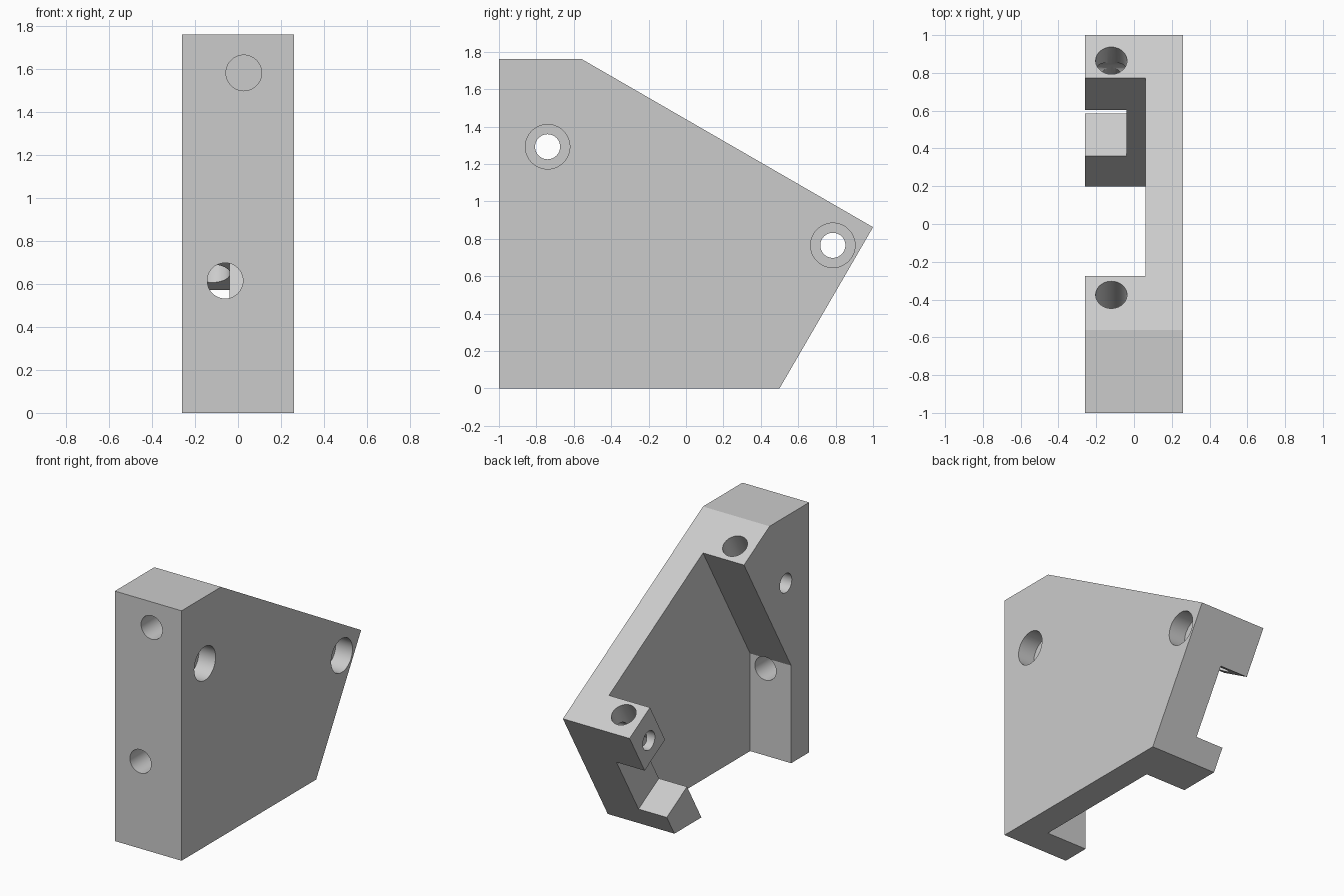
import bpy, bmesh
from math import radians
from mathutils import Vector

cube = bpy.data.objects.get("Cube")
if cube:
    bpy.data.objects.remove(cube, do_unlink=True)

HALF = 0.26            # half the thickness of the bracket
FLOOR = 0.06           # inner face of the side plate
UP = Vector((0, 0.5, 0.866))       # square to the sloping top
BACK = Vector((0, 0.866, -0.5))    # down along the sloping top

grey = bpy.data.materials.new("plain_grey")
grey.use_nodes = True
grey.diffuse_color = (0.6, 0.6, 0.6, 1)
grey.node_tree.nodes["Principled BSDF"].inputs["Base Color"].default_value = grey.diffuse_color


def new_object(name, bm):
    bmesh.ops.recalc_face_normals(bm, faces=bm.faces)
    mesh = bpy.data.meshes.new(name)
    bm.to_mesh(mesh)
    bm.free()
    mesh.materials.append(grey)
    obj = bpy.data.objects.new(name, mesh)
    bpy.context.collection.objects.link(obj)
    return obj


def prism(name, outline, x0, x1):
    """Extrude a (y, z) outline from x0 to x1."""
    bm = bmesh.new()
    face = bm.faces.new([bm.verts.new((x0, y, z)) for y, z in outline])
    moved = bmesh.ops.extrude_face_region(bm, geom=[face])["geom"]
    bmesh.ops.translate(bm, vec=(x1 - x0, 0, 0),
                        verts=[v for v in moved if isinstance(v, bmesh.types.BMVert)])
    return new_object(name, bm)


def rod(name, start, end, radius):
    """Round cutter between two points."""
    start, end = Vector(start), Vector(end)
    axis = end - start
    bm = bmesh.new()
    bmesh.ops.create_cone(bm, cap_ends=True, segments=48, radius1=radius,
                          radius2=radius, depth=axis.length)
    bm.transform(axis.to_track_quat('Z', 'Y').to_matrix().to_4x4())
    bmesh.ops.translate(bm, vec=(start + end) / 2, verts=bm.verts)
    return new_object(name, bm)


def yz(v):
    return v.y, v.z


# Solid bracket outline
bracket = prism("corner_bracket",
                [(-1, 0), (0.5, 0), (1, 0.862), (-0.56, 1.762), (-1, 1.762)], -HALF, HALF)
cutters = []

# Pocket between the front wall and the back lug
wall_top = Vector((0, -0.275, 1.597))
lug_top = Vector((0, 0.772, 0.993))
lug_foot = Vector((0, 0.2, 0))
cutters.append(prism("pocket_cutter",
                     [(-0.8, -0.1), (-0.8, 0.688), yz(wall_top + UP * 0.2),
                      yz(lug_top + UP * 0.2), yz(lug_foot - UP * 0.2)], -HALF - 0.1, FLOOR))

# Notch across the back lug
low, high = lug_foot + UP * 0.32, lug_foot + UP * 0.81
cutters.append(prism("notch_cutter",
                     [yz(low - BACK * 0.1), yz(low + BACK * 0.4),
                      yz(high + BACK * 0.4), yz(high - BACK * 0.1)], -HALF - 0.1, -0.04))

# Counterbored screw holes through the sides
for y, z in [(-0.74, 1.292), (0.785, 0.765)]:
    cutters.append(rod("screw_cutter", (-0.5, y, z), (0.5, y, z), 0.067))
    cutters.append(rod("head_cutter", (HALF - 0.13, y, z), (0.5, y, z), 0.119))

# Round sockets in the sloping top
for y, z, depth in [(-0.375, 1.655, 0.42), (0.865, 0.94, 0.5)]:
    mouth = Vector((-0.12, y, z))
    cutters.append(rod("socket_cutter", mouth + UP * 0.15, mouth - UP * depth, 0.083))

# Front holes: a blind one above, a through one below
cutters.append(rod("blind_cutter", (0.027, -1.2, 1.582), (0.027, -0.65, 1.582), 0.083))
cutters.append(rod("front_cutter", (-0.06, -1.2, 0.615), (-0.06, -0.55, 0.615), 0.083))

bpy.ops.object.select_all(action='DESELECT')
bpy.context.view_layer.objects.active = bracket
bracket.select_set(True)
for cutter in cutters:
    cutter.hide_render = True
    mod = bracket.modifiers.new(cutter.name, 'BOOLEAN')
    mod.operation = 'DIFFERENCE'
    mod.solver = 'EXACT'
    mod.object = cutter
    bpy.ops.object.modifier_apply(modifier=mod.name)
for cutter in cutters:
    bpy.data.objects.remove(cutter, do_unlink=True)

bpy.ops.object.shade_smooth_by_angle(angle=radians(25))
